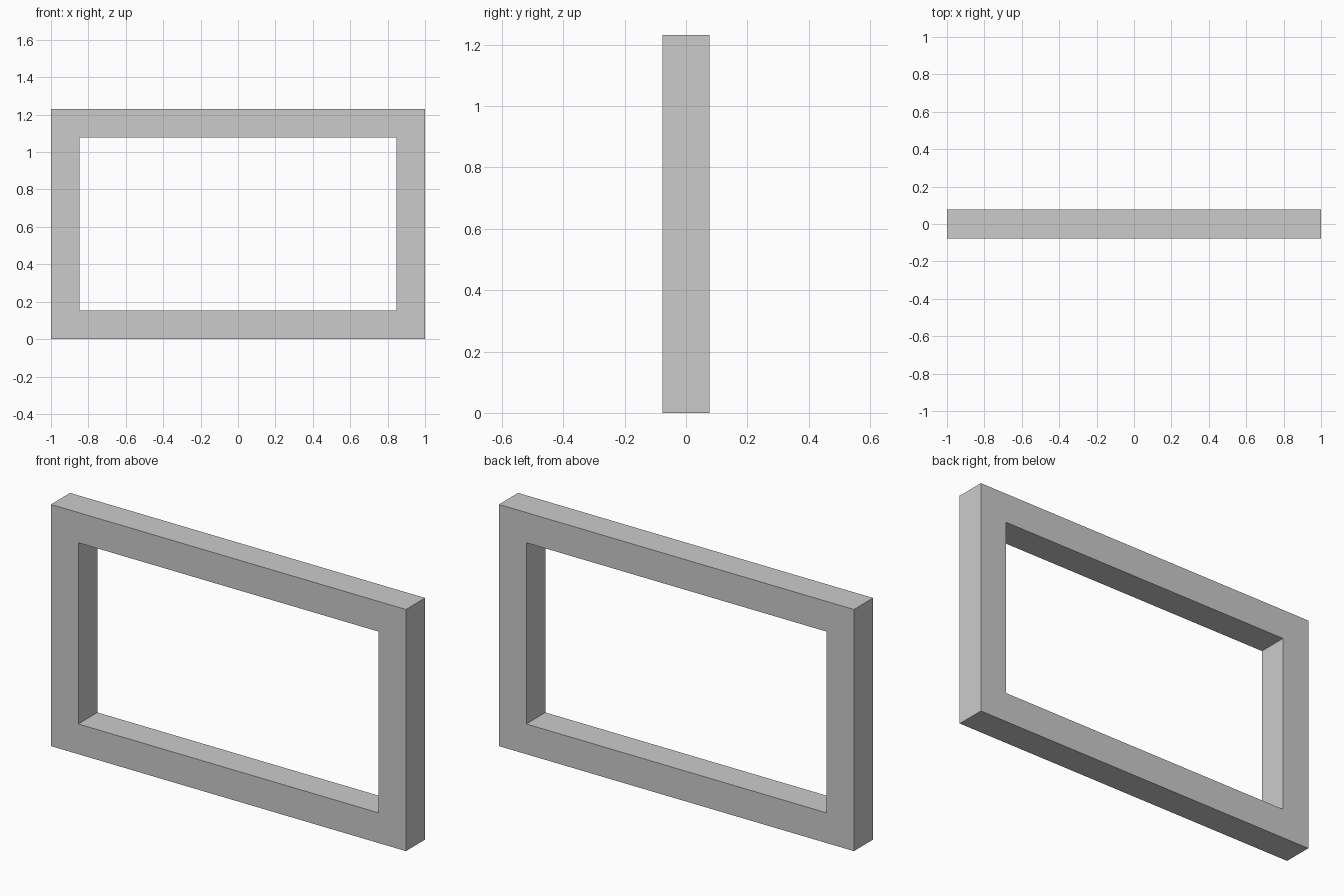
import bpy, bmesh

if "Cube" in bpy.data.objects:
    bpy.data.objects.remove(bpy.data.objects["Cube"])

WIDTH, HEIGHT, BAR = 2.0, 16 / 13, 2 / 13   # outer size and square bar section


def rectangle(bm, inset, y):
    """Four corners of the frame outline, moved inwards by inset, at depth y."""
    x, low, high = WIDTH / 2 - inset, inset, HEIGHT - inset
    return [bm.verts.new((px, y, pz))
            for px, pz in ((-x, low), (x, low), (x, high), (-x, high))]


# Rectangular frame: square section swept round the four corners
bm = bmesh.new()
section = [(0, -BAR / 2), (BAR, -BAR / 2), (BAR, BAR / 2), (0, BAR / 2)]
rings = [rectangle(bm, inset, y) for inset, y in section]
for a, b in zip(rings, rings[1:] + rings[:1]):
    for i in range(4):
        j = (i + 1) % 4
        bm.faces.new((a[i], a[j], b[j], b[i]))
bmesh.ops.recalc_face_normals(bm, faces=bm.faces)

mesh = bpy.data.meshes.new("rectangular_frame")
bm.to_mesh(mesh)
bm.free()
bpy.context.collection.objects.link(bpy.data.objects.new("rectangular_frame", mesh))
